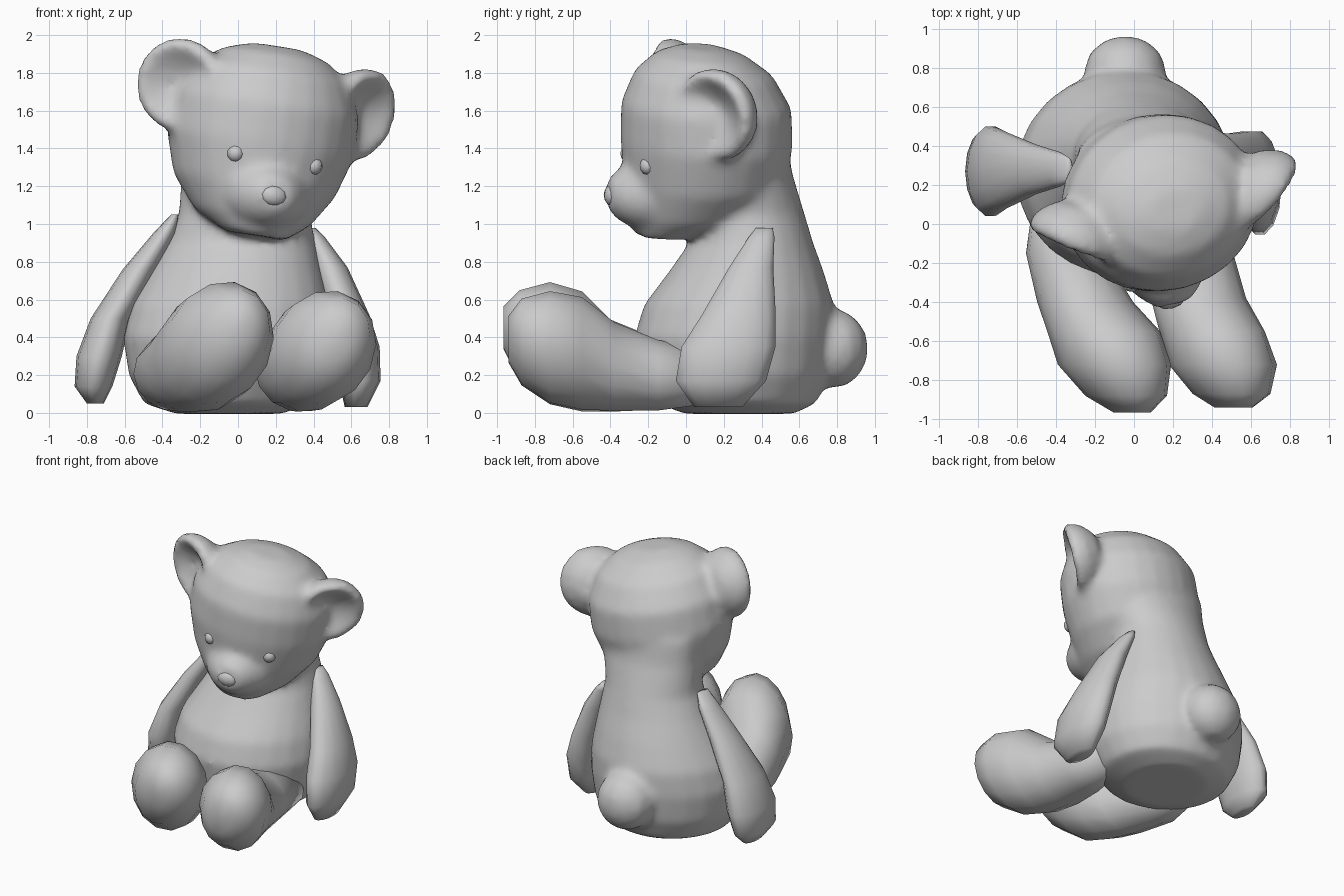
import bpy, bmesh
from math import sin, cos, pi, radians
from mathutils import Matrix


def finish(name, bm, matrix=None):
    if matrix is not None:
        bm.transform(matrix)
    bmesh.ops.recalc_face_normals(bm, faces=bm.faces[:])
    mesh = bpy.data.meshes.new(name)
    bm.to_mesh(mesh)
    bm.free()
    for p in mesh.polygons:
        p.use_smooth = True
    obj = bpy.data.objects.new(name, mesh)
    bpy.context.collection.objects.link(obj)
    return obj


def skin(name, rings, matrix=None):
    """Bridge equal-sized rings of points and cap both ends."""
    bm = bmesh.new()
    loops = [[bm.verts.new(p) for p in ring] for ring in rings]
    for a, b in zip(loops, loops[1:]):
        for i in range(len(a)):
            j = (i + 1) % len(a)
            bm.faces.new((a[i], a[j], b[j], b[i]))
    caps = [bm.faces.new(loops[0]), bm.faces.new(loops[-1])]
    bmesh.ops.poke(bm, faces=caps)
    return finish(name, bm, matrix)


def loft_up(name, rings, matrix=None, sides=14):
    """Rings (z, cx, cy, rx, ry) stacked upwards."""
    turn = [2 * pi * i / sides for i in range(sides)]
    return skin(name, [[(cx + rx * cos(t), cy + ry * sin(t), z) for t in turn]
                       for z, cx, cy, rx, ry in rings], matrix)


def loft_forward(name, rings, tilt=0, matrix=None, sides=14):
    """Rings (y, cx, cz, rx, rz) stacked front to back, leaning in x by tilt."""
    turn = [2 * pi * i / sides for i in range(sides)]
    c, s = cos(radians(tilt)), sin(radians(tilt))
    out = []
    for y, cx, cz, rx, rz in rings:
        pts = [(rx * cos(t), rz * sin(t)) for t in turn]
        out.append([(cx + u * c + v * s, y, cz - u * s + v * c) for u, v in pts])
    return skin(name, out, matrix)


def ball(name, centre, radii, matrix=None, seg=12, rows=8):
    bm = bmesh.new()
    bmesh.ops.create_uvsphere(bm, u_segments=seg, v_segments=rows, radius=1)
    bm.transform(Matrix.Translation(centre) @ Matrix.Diagonal((*radii, 1)))
    return finish(name, bm, matrix)


# Torso, running up into the head
torso = loft_up("body", [
    (-0.005, -0.05, 0.28, 0.28, 0.29),
    (0.05, -0.05, 0.27, 0.45, 0.42),
    (0.20, -0.05, 0.26, 0.53, 0.50),
    (0.40, -0.05, 0.255, 0.56, 0.53),
    (0.57, -0.04, 0.28, 0.53, 0.505),
    (0.75, -0.01, 0.32, 0.455, 0.41),
    (0.90, 0.015, 0.345, 0.395, 0.33),
    (1.05, 0.035, 0.33, 0.35, 0.30),
    (1.28, 0.07, 0.32, 0.37, 0.24),
    (1.45, 0.10, 0.31, 0.40, 0.23)], sides=24)

# Tail
tail = ball("tail", (-0.045, 0.78, 0.34), (0.215, 0.19, 0.21))

# Head, turned and leaning to one side
head = (Matrix.Translation((0.12, 0.12, 1.45))
        @ Matrix.Rotation(radians(14), 4, 'Z') @ Matrix.Rotation(radians(9), 4, 'Y'))
skull = loft_up("head", [
    (-0.52, 0, -0.22, 0.16, 0.16),
    (-0.42, 0, -0.08, 0.31, 0.33),
    (-0.25, 0, -0.015, 0.435, 0.42),
    (-0.03, 0, -0.01, 0.505, 0.455),
    (0.18, 0, -0.02, 0.50, 0.45),
    (0.35, 0, -0.04, 0.42, 0.365),
    (0.45, 0, -0.06, 0.285, 0.24),
    (0.495, 0, -0.07, 0.14, 0.11)], head, 24)

# Muzzle
muzzle = loft_forward("muzzle", [
    (-0.20, 0, -0.27, 0.31, 0.24),
    (-0.40, 0, -0.295, 0.215, 0.18),
    (-0.48, 0, -0.30, 0.15, 0.135),
    (-0.535, 0, -0.295, 0.09, 0.08)], 0, head, 20)
parts = [tail, skull, muzzle]

# Nose and eyes
ball("nose", (-0.01, -0.515, -0.305), (0.075, 0.04, 0.055), head, 10, 6)
for side, label in ((-1, "left"), (1, "right")):
    ball(label + "_eye", (side * 0.215, -0.38, -0.11), (0.048, 0.045, 0.048), head, 8, 6)

    # Cupped ears opening forward and outward
    ear = (head @ Matrix.Translation((side * 0.485, -0.07, 0.215))
           @ Matrix.Rotation(radians(36 * side), 4, 'Z')
           @ Matrix.Rotation(radians(8), 4, 'X'))
    parts.append(loft_forward(label + "_ear", [
        (y, 0, 0, r, r) for r, y in (
            (0.06, 0.16), (0.16, 0.125), (0.235, 0.04), (0.255, -0.04),
            (0.215, -0.08), (0.14, -0.03), (0.06, 0.01))], 0, ear, 20))

# Fuse torso, head, muzzle, ears and tail into one softly blended body
for obj in parts + [torso]:
    obj.select_set(True)
bpy.context.view_layer.objects.active = torso
bpy.ops.object.join()
remesh = torso.modifiers.new("fuse", 'REMESH')
remesh.mode = 'VOXEL'
remesh.voxel_size = 0.025
remesh.use_smooth_shade = True
soften = torso.modifiers.new("soften", 'SMOOTH')
soften.factor = 0.5
soften.iterations = 12

# Arms: flat paddles widening towards the hand
loft_up("left_arm", [
    (1.05, -0.335, 0.28, 0.02, 0.06),
    (0.95, -0.39, 0.28, 0.06, 0.09),
    (0.76, -0.52, 0.28, 0.09, 0.13),
    (0.50, -0.675, 0.275, 0.105, 0.20),
    (0.30, -0.735, 0.27, 0.12, 0.235),
    (0.14, -0.765, 0.27, 0.10, 0.21),
    (0.05, -0.755, 0.27, 0.045, 0.11)])
loft_up("right_arm", [
    (0.98, 0.385, 0.415, 0.025, 0.045),
    (0.93, 0.41, 0.40, 0.05, 0.07),
    (0.77, 0.49, 0.345, 0.09, 0.12),
    (0.52, 0.585, 0.28, 0.11, 0.20),
    (0.35, 0.63, 0.225, 0.12, 0.255),
    (0.17, 0.645, 0.185, 0.11, 0.245),
    (0.03, 0.625, 0.17, 0.06, 0.13)])

# Legs: reaching forward into upright, leaning feet
loft_forward("left_leg", [
    (0.12, -0.36, 0.20, 0.16, 0.14),
    (-0.15, -0.355, 0.205, 0.20, 0.19),
    (-0.40, -0.25, 0.25, 0.245, 0.25),
    (-0.55, -0.155, 0.325, 0.28, 0.33),
    (-0.72, -0.10, 0.37, 0.28, 0.335),
    (-0.88, -0.04, 0.41, 0.20, 0.25),
    (-0.965, -0.01, 0.45, 0.09, 0.12)], 25)
loft_forward("right_leg", [
    (0.12, 0.31, 0.19, 0.16, 0.14),
    (-0.15, 0.31, 0.20, 0.20, 0.19),
    (-0.38, 0.33, 0.245, 0.245, 0.24),
    (-0.55, 0.40, 0.31, 0.26, 0.315),
    (-0.72, 0.455, 0.345, 0.27, 0.31),
    (-0.87, 0.50, 0.375, 0.19, 0.24),
    (-0.94, 0.51, 0.39, 0.09, 0.13)], 25)
